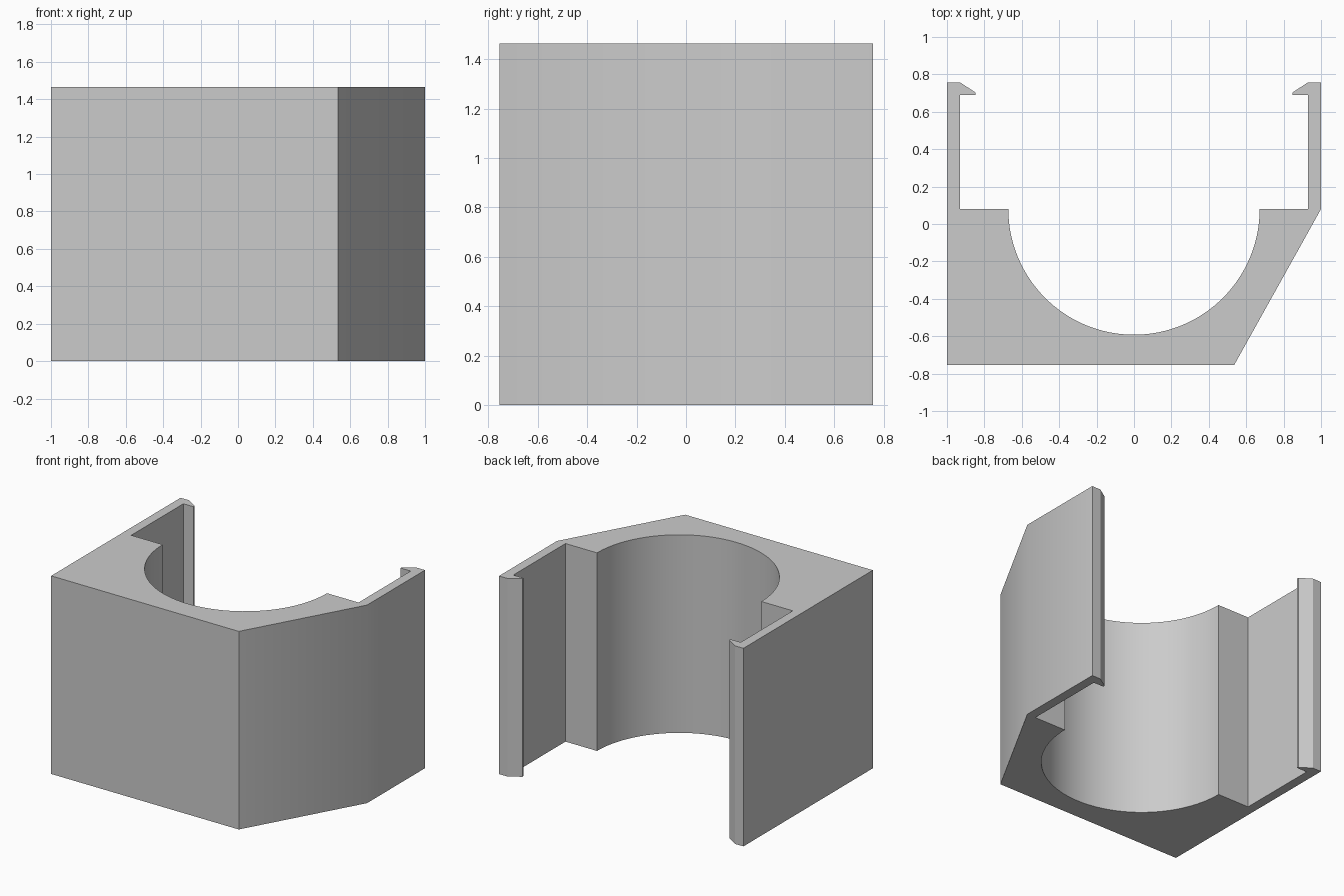
import bpy
import bmesh
from math import pi, cos, sin, radians

cube = bpy.data.objects.get("Cube")
if cube:
    bpy.data.objects.remove(cube, do_unlink=True)

HEIGHT = 1.465
FRONT, BACK = -0.755, 0.757
SHELF = 0.08          # flat ledges either side of the round seat
WALL = 0.93           # inner face of the clip arms
RADIUS = 0.672
SEGMENTS = 64

grey = bpy.data.materials.new("light_grey")
grey.use_nodes = True
colour = (0.6, 0.6, 0.6, 1)
grey.diffuse_color = colour
grey.node_tree.nodes["Principled BSDF"].inputs["Base Color"].default_value = colour


def clip_arm(side):
    """Outline of one hooked arm, from its outer back corner to the seat."""
    return [(side * x, y) for x, y in (
        (1, BACK), (WALL, BACK), (0.847, 0.703), (0.847, 0.69),
        (WALL, 0.69), (WALL, SHELF))]


# Outline: right arm, round seat, left arm, chamfered corner, front
seat = [(RADIUS * cos(a), SHELF + RADIUS * sin(a))
        for a in (pi + pi * i / SEGMENTS for i in range(SEGMENTS + 1))]
outline = (clip_arm(-1) + seat + clip_arm(1)[::-1]
           + [(1, SHELF), (0.535, FRONT), (-1, FRONT)])

# Extrude the outline into the holder
bm = bmesh.new()
base = bm.faces.new([bm.verts.new((x, y, 0)) for x, y in outline])
extruded = bmesh.ops.extrude_face_region(bm, geom=[base], use_keep_orig=True)
top = [v for v in extruded["geom"] if isinstance(v, bmesh.types.BMVert)]
bmesh.ops.translate(bm, verts=top, vec=(0, 0, HEIGHT))
bmesh.ops.recalc_face_normals(bm, faces=bm.faces)

mesh = bpy.data.meshes.new("clip_holder")
bm.to_mesh(mesh)
bm.free()
mesh.materials.append(grey)
holder = bpy.data.objects.new("clip_holder", mesh)
bpy.context.collection.objects.link(holder)

# Smooth seat with crisp edges
bpy.ops.object.select_all(action="DESELECT")
holder.select_set(True)
bpy.context.view_layer.objects.active = holder
bpy.ops.object.shade_smooth_by_angle(angle=radians(30))
